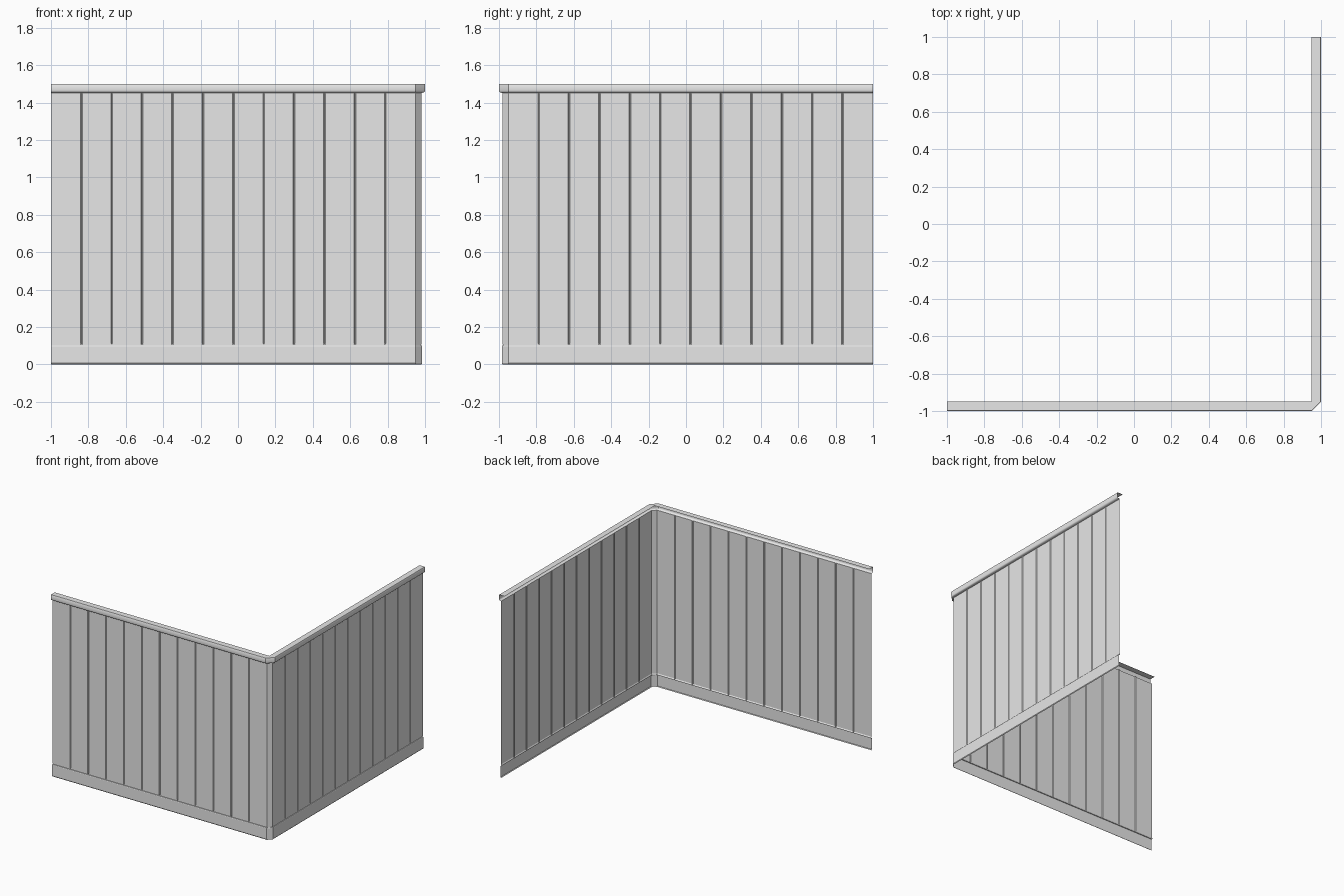
import bpy, bmesh, math

cube = bpy.data.objects.get("Cube")
if cube:
    bpy.data.objects.remove(cube, do_unlink=True)

END = 1.0        # free ends of both wings
PIVOT = 0.95     # inner corner, the plan turns around it
FACE = 0.03      # board face, measured outward from the pivot line
BOARDS = 12
GROOVE_HALF = 0.005
GROOVE_DEPTH = 0.006

paint = bpy.data.materials.new("grey_paint")
paint.use_nodes = True
paint.diffuse_color = (0.8, 0.8, 0.8, 1)
paint.node_tree.nodes["Principled BSDF"].inputs["Base Color"].default_value = (0.8, 0.8, 0.8, 1)


def plan(along, front):
    """Plan stations: front wing, chamfered corner, side wing.
    along is a list of (distance from free end, recess)."""
    first = [(-END + s, -PIVOT - front + r) for s, r in along]
    second = [(-y, -x) for x, y in reversed(first)]
    return first + second


def sheet(name, rows, smooth):
    """Skin rows of points, each row running along the wall, listed upward."""
    bm = bmesh.new()
    grid = [[bm.verts.new(p) for p in row] for row in rows]
    for low, high in zip(grid, grid[1:]):
        for i in range(len(low) - 1):
            bm.faces.new((low[i], low[i + 1], high[i + 1], high[i]))
    bmesh.ops.remove_doubles(bm, verts=bm.verts, dist=1e-5)
    mesh = bpy.data.meshes.new(name)
    bm.to_mesh(mesh)
    bm.free()
    mesh.materials.append(paint)
    obj = bpy.data.objects.new(name, mesh)
    bpy.context.collection.objects.link(obj)
    if smooth:
        bpy.ops.object.select_all(action="DESELECT")
        obj.select_set(True)
        bpy.context.view_layer.objects.active = obj
        bpy.ops.object.shade_smooth_by_angle(angle=math.radians(35))
    return obj


def moulding(name, profile, smooth=True):
    """Sweep an (outward, height) profile along the plan."""
    ends = [(0, 0), (END + PIVOT, 0)]
    sheet(name, [[(x, y, z) for x, y in plan(ends, d)] for d, z in profile], smooth)


# Boards with V grooves between them
length = END + PIVOT
stations = [(0, 0)]
for k in range(1, BOARDS):
    s = k * length / BOARDS
    stations += [(s - GROOVE_HALF, 0), (s, GROOVE_DEPTH), (s + GROOVE_HALF, 0)]
stations.append((length, 0))
outline = plan(stations, FACE)
sheet("wall_boards", [[(x, y, z) for x, y in outline] for z in (0.105, 1.452)], False)

# Skirting board with eased edges
moulding("skirting_board", [
    (0.030, 0.0), (0.035, 0.006), (0.035, 0.095), (0.033, 0.1),
    (0.026, 0.1), (0.026, 0.105), (0.030, 0.112)], smooth=False)

# Top rail: rounded underside, flat front and top ledge
curve = [(0.036 + 0.014 * math.sin(a), 1.466 - 0.014 * math.cos(a))
         for a in (math.pi / 2 * i / 5 for i in range(6))]
moulding("top_rail", [(FACE, 1.45)] + curve + [(0.05, 1.497), (0.048, 1.5), (0.0, 1.5)])
